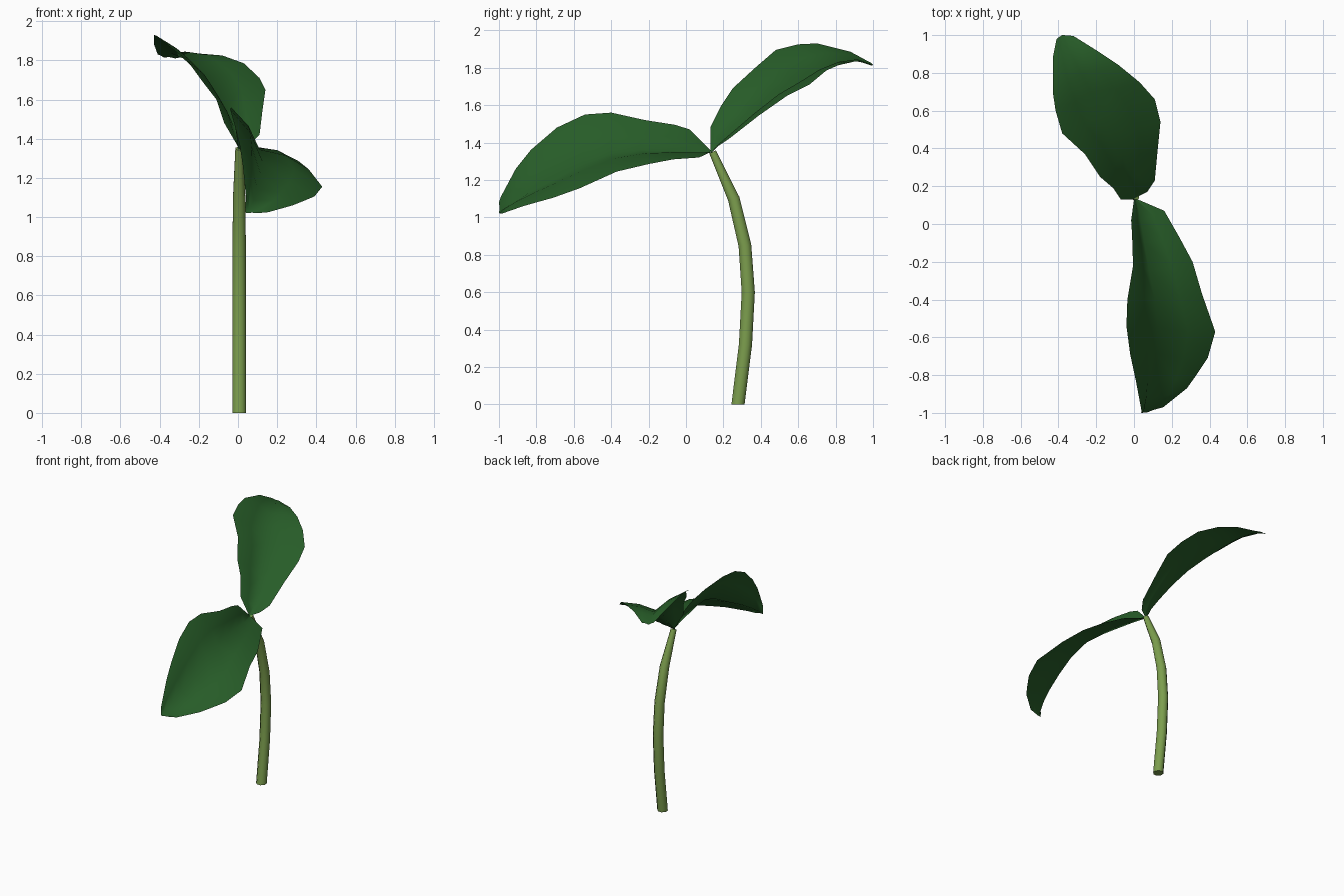
import bpy, bmesh, math
from mathutils import Vector


def finish(name, bm, color, angle):
    me = bpy.data.meshes.new(name)
    bm.to_mesh(me)
    bm.free()
    ob = bpy.data.objects.new(name, me)
    bpy.context.collection.objects.link(ob)
    mat = bpy.data.materials.new(name + "_green")
    mat.diffuse_color = (*color, 1)
    me.materials.append(mat)
    bpy.ops.object.select_all(action='DESELECT')
    ob.select_set(True)
    bpy.context.view_layer.objects.active = ob
    bpy.ops.object.shade_smooth_by_angle(angle=math.radians(angle))
    return ob


def loft(bm, rows, closed=False):
    n = len(rows[0])
    for a, b in zip(rows, rows[1:]):
        for i in range(n if closed else n - 1):
            j = (i + 1) % n
            bm.faces.new((a[i], a[j], b[j], b[i]))


# Leaf sheet: each section is left edge, midrib, right edge; halves bulge upward
def leaf(name, sections, bulge):
    secs = [[Vector(s[k:k + 3]) for k in (0, 3, 6)] for s in sections]
    bm = bmesh.new()
    rows = []
    for i, (l, m, r) in enumerate(secs):
        forward = secs[min(i + 1, len(secs) - 1)][1] - secs[max(i - 1, 0)][1]

        def middle(a, b):
            n = (b - a).cross(forward).normalized()
            if n.z < 0:
                n.negate()
            return (a + b) / 2 + n * bulge * (b - a).length

        pts = (l, middle(l, m), m, middle(m, r), r)
        rows.append([bm.verts.new(p) for p in pts])
    loft(bm, rows)
    bm.normal_update()
    if sum(f.normal.z for f in bm.faces) < 0:
        bmesh.ops.reverse_faces(bm, faces=bm.faces[:])
    return finish(name, bm, (0.02, 0.107, 0.021), 80)


leaf("front_leaf", [
    (0, .13, 1.36, .01, .13, 1.345, .02, .13, 1.35),
    (-.015, .02, 1.47, .035, .02, 1.35, .16, .07, 1.32),
    (-.01, -.06, 1.495, .055, -.1, 1.355, .24, -.07, 1.31),
    (-.005, -.22, 1.52, .08, -.25, 1.36, .31, -.2, 1.285),
    (-.035, -.4, 1.56, .11, -.4, 1.345, .36, -.37, 1.245),
    (-.04, -.54, 1.55, .125, -.55, 1.285, .43, -.57, 1.155),
    (-.02, -.69, 1.48, .12, -.69, 1.21, .39, -.71, 1.105),
    (.01, -.83, 1.36, .1, -.83, 1.14, .33, -.8, 1.08),
    (.025, -.91, 1.26, .08, -.92, 1.085, .28, -.87, 1.06),
    (.04, -.99, 1.11, .055, -.985, 1.04, .155, -.97, 1.025),
    (.04, -1, 1.08, .04, -1, 1.02, .1, -.985, 1.02)], 0.08)

leaf("back_leaf", [
    (0, .13, 1.36, 0, .135, 1.345, .01, .14, 1.35),
    (-.07, .13, 1.48, 0, .19, 1.4, .07, .17, 1.38),
    (-.11, .19, 1.6, -.02, .26, 1.46, .11, .23, 1.42),
    (-.18, .25, 1.69, -.06, .36, 1.55, .125, .39, 1.545),
    (-.26, .37, 1.8, -.11, .47, 1.635, .14, .54, 1.65),
    (-.38, .48, 1.895, -.17, .58, 1.705, .11, .66, 1.71),
    (-.415, .6, 1.925, -.23, .7, 1.765, .03, .75, 1.785),
    (-.43, .7, 1.93, -.28, .8, 1.81, -.08, .84, 1.825),
    (-.43, .88, 1.885, -.34, .91, 1.835, -.2, .92, 1.835),
    (-.41, .98, 1.83, -.38, 1, 1.815, -.32, .995, 1.81)], 0.07)

# Curved eight-sided stem, tapering to the leaf joint: y, z, radius, tilt
path = [(.278, 0, .038, 0), (.318, .32, .038, -5), (.333, .6, .038, 0),
        (.315, .85, .037, 10), (.255, 1.1, .034, 19), (.142, 1.35, .021, 24)]
bm = bmesh.new()
rings = []
for y, z, r, tilt in path:
    t = math.radians(tilt)
    ring = []
    for k in range(8):
        a = math.tau * (k + 0.5) / 8
        c, s = r * math.cos(a), r * math.sin(a)
        ring.append(bm.verts.new((.006 + c, y + s * math.cos(t), z + s * math.sin(t))))
    rings.append(ring)
loft(bm, rings, closed=True)
bm.faces.new(rings[0][::-1])
bm.faces.new(rings[-1])
bmesh.ops.recalc_face_normals(bm, faces=bm.faces[:])
finish("stem", bm, (0.2, 0.34, 0.075), 50)
